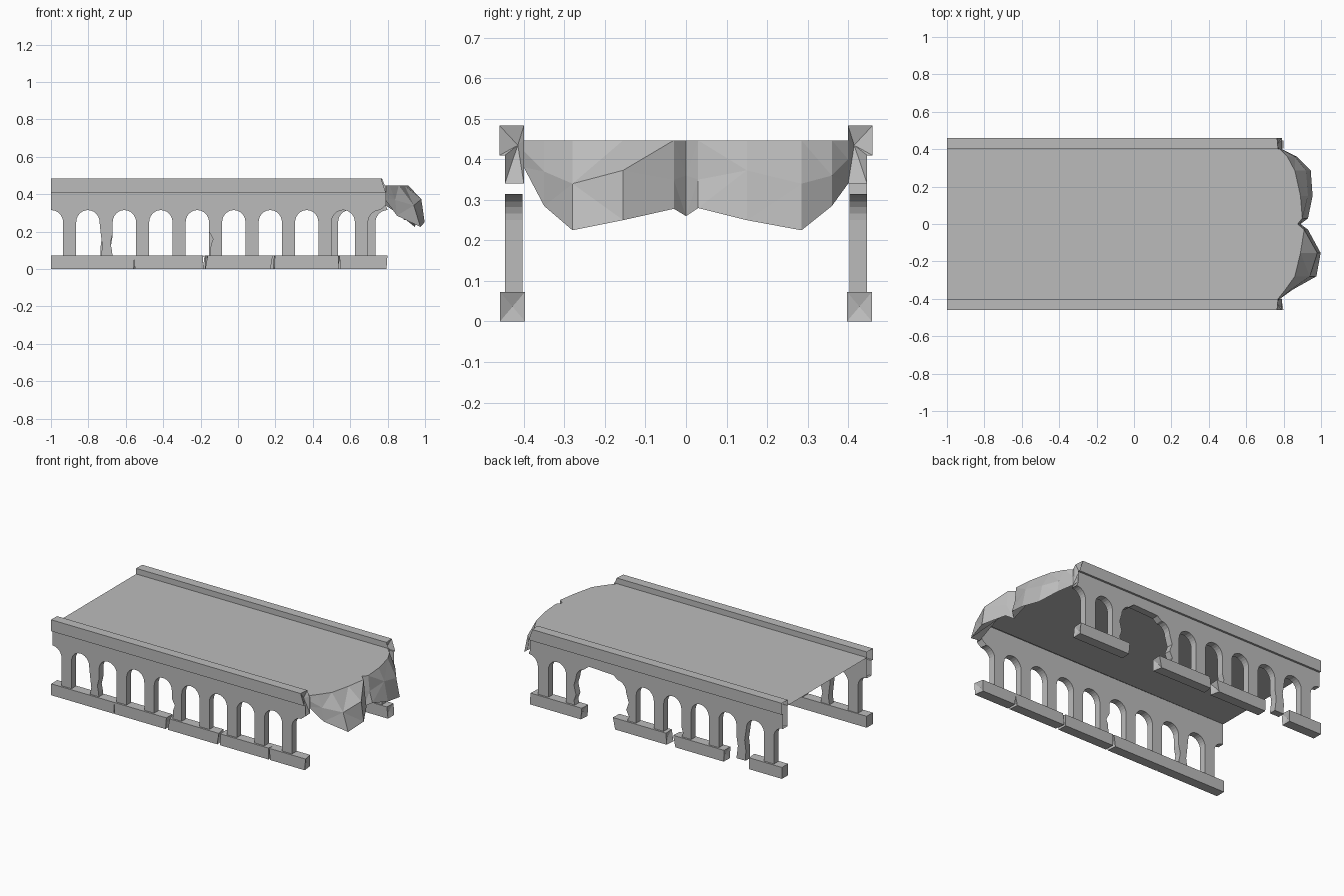
import bpy, bmesh, math, random
from mathutils import Vector

random.seed(4)
cube = bpy.data.objects.get("Cube")
if cube:
    bpy.data.objects.remove(cube, do_unlink=True)

stone = bpy.data.materials.new("grey stone")
stone.use_nodes = True
stone.diffuse_color = (0.5, 0.5, 0.5, 1)
stone.node_tree.nodes["Principled BSDF"].inputs["Base Color"].default_value = (0.5, 0.5, 0.5, 1)

START, END = -1.0, 0.79
OUT, INN = 0.447, 0.403           # wall faces, measured from the centre line
SPRING, CROWN, FOOT = 0.25, 0.315, 0.06
DECK, LEDGE, RAIL = 0.447, 0.41, 0.483


def finish(name, bm, recalc=False):
    if recalc:
        bmesh.ops.recalc_face_normals(bm, faces=bm.faces[:])
    mesh = bpy.data.meshes.new(name)
    bm.to_mesh(mesh)
    bm.free()
    mesh.materials.append(stone)
    obj = bpy.data.objects.new(name, mesh)
    bpy.context.collection.objects.link(obj)
    return obj


def arc(x0, x1, a0, a1, steps):
    """Arch curve between two pillar edges, angles in degrees."""
    mid, rad = (x0 + x1) / 2, (x1 - x0) / 2
    pts = []
    for i in range(steps + 1):
        a = math.radians(a0 + (a1 - a0) * i / steps)
        pts.append((mid + rad * math.cos(a), SPRING + (CROWN - SPRING) * math.sin(a)))
    return pts


def lower_edge(pillars, gaps, chips):
    """Path under the arches and around the feet of the pillars."""
    half = pillars[0][0] - START
    path = arc(START - half, START + half, 90, 0, 6)
    for i, (x0, x1) in enumerate(pillars):
        left, right, foot = chips.get(i, ([], [], FOOT))
        path += [(x0 + dx, z) for dx, z in left]
        path += [(x0 + 0.005 * bool(left), foot), (x1, foot)]
        path += [(x1 + dx, z) for dx, z in right]
        if i + 1 == len(pillars):
            path += arc(x1, x1 + 0.13, 180, 90, 6)
        elif i in gaps:      # a pillar has fallen out here
            nxt = pillars[i + 1][0]
            path += arc(x1, x1 + 0.125, 180, 90, 5)
            path += [(x1 + 0.09, 0.338), (nxt - 0.09, 0.345)]
            path += arc(nxt - 0.125, nxt, 80, 0, 5)
        else:
            path += arc(x1, pillars[i + 1][0], 180, 0, 12)
    return path


def wall(name, side, path):
    """Hollow arcade: two sheets joined by the arch undersides."""
    bm = bmesh.new()

    def face(vs):
        bm.faces.new(vs if side < 0 else vs[::-1])

    def sheet(y, top):
        ring = path + [(END, 0.34), (END, top), (START, top)]
        return [bm.verts.new((x, side * y, z)) for x, z in ring]

    outer, inner = sheet(OUT, LEDGE), sheet(INN, DECK)
    face(outer)
    face(inner[::-1])
    for i in range(len(path) - 1):
        face([outer[i], inner[i], inner[i + 1], outer[i + 1]])
    finish(name, bm)


def cornice(name, side):
    """Parapet with a broken, fanned end."""
    profile = [(OUT, LEDGE), (0.46, LEDGE), (0.46, RAIL), (0.40, RAIL), (0.40, DECK)]
    ends = [0.79, 0.79, 0.765, 0.77, 0.785]
    bm = bmesh.new()
    a = [bm.verts.new((START, side * y, z)) for y, z in profile]
    b = [bm.verts.new((x, side * y, z)) for x, (y, z) in zip(ends, profile)]
    for i in range(len(a) - 1):
        bm.faces.new([a[i], a[i + 1], b[i + 1], b[i]])
    low = [bm.verts.new((END, side * y, 0.34)) for y in (0.40, OUT)]
    rim = b + low
    core = bm.verts.new((0.755, side * 0.415, 0.435))
    for i in range(len(rim)):
        bm.faces.new([rim[i], rim[(i + 1) % len(rim)], core])
    finish(name, bm, True)


def plinth(name, side, x0, x1):
    """Base block with cracked ends."""
    bm = bmesh.new()
    bmesh.ops.create_cube(bm, size=1)
    for v in bm.verts:
        right = v.co.x > 0
        x = x1 if right else x0
        if x != START:
            inset = random.uniform(0, 0.02)
            x += -inset if right else inset
        v.co = Vector((x, side * (0.428 + 0.031 * (1 if v.co.y > 0 else -1)),
                       0.073 if v.co.z > 0 else 0))
    # knock the broken ends inwards
    for f in [f for f in bm.faces if abs(f.normal.x) > 0.7]:
        if abs(f.calc_center_median().x - START) > 0.01:
            sign = 1 if f.calc_center_median().x > (x0 + x1) / 2 else -1
            poke = bmesh.ops.poke(bm, faces=[f])
            poke["verts"][0].co.x -= sign * 0.012
    finish(name, bm, True)


# Arcades: nine even pillars in front; the rear one has lost a pillar
even = [(-0.935 + 0.195 * i, -0.865 + 0.195 * i) for i in range(9)]
front_chips = {
    1: ([(0.005, 0.2), (0.015, 0.12)], [(-0.004, 0.1), (-0.012, 0.14), (0, 0.19)], FOOT),
    4: ([(0.0, 0.2), (0.022, 0.16), (0.01, 0.13)], [], FOOT),
}
wall("front_arcade", -1, lower_edge(even, [], front_chips))
rear = even[:6] + [(0.465, 0.535), (0.66, 0.735)]
rear_chips = {
    1: ([(0.012, 0.17), (0.004, 0.11)], [(-0.01, 0.12), (0, 0.18)], 0.04),
    3: ([], [(-0.012, 0.1), (0, 0.14)], FOOT),
    5: ([], [(-0.02, 0.1), (0, 0.14), (-0.018, 0.19)], FOOT),
    6: ([(0.015, 0.2), (0, 0.14), (0.015, 0.1)], [], FOOT),
}
wall("rear_arcade", 1, lower_edge(rear, [5], rear_chips))

cornice("front_parapet", -1)
cornice("rear_parapet", 1)

# Base blocks
for i, (x0, x1) in enumerate([(START, -0.55), (-0.57, -0.18), (-0.18, 0.19),
                              (0.18, 0.55), (0.54, 0.805)]):
    plinth(f"front_base_{i + 1}", -1, x0, x1)
for i, (x0, x1) in enumerate([(START, -0.75), (-0.6, -0.23), (-0.19, 0.2), (0.41, 0.79)]):
    plinth(f"rear_base_{i + 1}", 1, x0, x1)

# Broken end: y, deck edge x, ridge x and z, bottom x and z
stations = [
    (-0.40, 0.77, 0.78, 0.42, 0.78, 0.38),
    (-0.35, 0.81, 0.84, 0.37, 0.85, 0.285),
    (-0.28, 0.86, 0.94, 0.34, 0.975, 0.225),
    (-0.155, 0.89, 0.98, 0.373, 0.998, 0.25),
    (-0.03, 0.91, 0.92, 0.35, 0.93, 0.278),
    (0.0, 0.875, 0.885, 0.36, 0.89, 0.26),
    (0.03, 0.90, 0.91, 0.35, 0.93, 0.28),
    (0.15, 0.89, 0.93, 0.373, 0.955, 0.25),
    (0.285, 0.86, 0.92, 0.34, 0.945, 0.225),
    (0.36, 0.82, 0.86, 0.36, 0.87, 0.285),
    (0.40, 0.78, 0.79, 0.40, 0.79, 0.34),
]
bm = bmesh.new()
rows = [[bm.verts.new(p) for p in ((xe, y, DECK), (xm, y, zm), (xb, y, zb), (0.765, y, DECK - 0.006))]
        for y, xe, xm, zm, xb, zb in stations]
for p, q in zip(rows, rows[1:]):
    for j in range(3):
        bm.faces.new([p[j], p[j + 1], q[j + 1], q[j]])
bm.faces.new(rows[0][::-1])
bm.faces.new(rows[-1])
bmesh.ops.triangulate(bm, faces=bm.faces[:])
finish("broken_end", bm)

# Deck sheet
bm = bmesh.new()
edge = [(START, INN), (START, -INN)] + [(s[1], s[0]) for s in stations]
bm.faces.new([bm.verts.new((x, y, DECK)) for x, y in edge])
finish("deck", bm)
